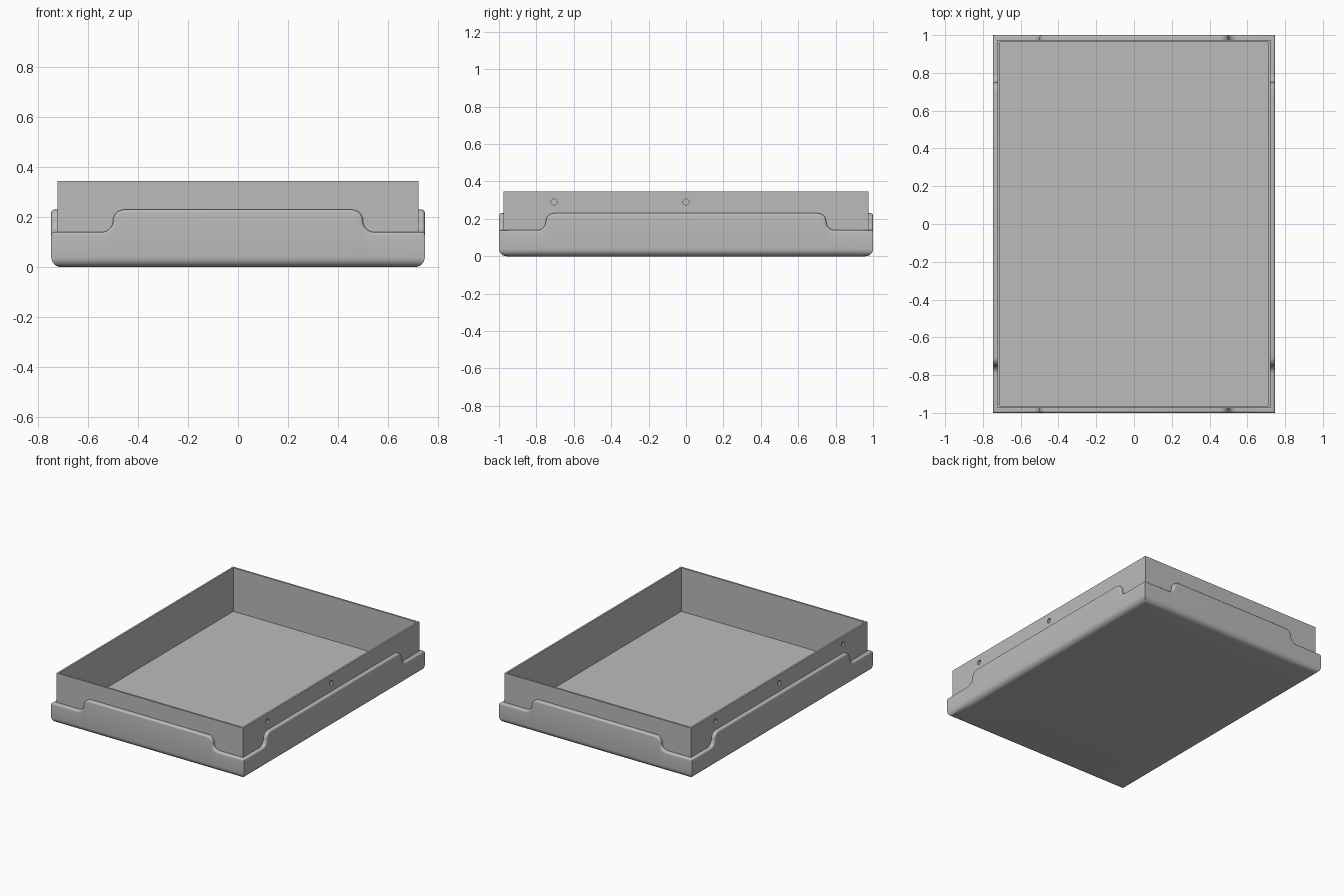
import bpy, bmesh, math
from mathutils import Vector

cube = bpy.data.objects.get("Cube")
if cube:
    bpy.data.objects.remove(cube, do_unlink=True)

grey = bpy.data.materials.new("plain grey")
grey.use_nodes = True
colour = (0.5, 0.5, 0.5, 1)
grey.diffuse_color = colour
grey.node_tree.nodes["Principled BSDF"].inputs["Base Color"].default_value = colour

HX, HY = 0.747, 1.0      # half size of the outer skirt
WX, WY = 0.722, 0.975    # half size of the inner wall
LOW, HIGH = 0.14, 0.23   # skirt heights at the corners and mid-sides
BOTTOM_R, LIP_R = 0.04, 0.012


def add_object(name, bm):
    bmesh.ops.recalc_face_normals(bm, faces=bm.faces)
    mesh = bpy.data.meshes.new(name)
    bm.to_mesh(mesh)
    bm.free()
    obj = bpy.data.objects.new(name, mesh)
    bpy.context.collection.objects.link(obj)
    mesh.materials.append(grey)
    return obj


def activate(obj):
    bpy.ops.object.select_all(action='DESELECT')
    obj.select_set(True)
    bpy.context.view_layer.objects.active = obj


def side_path(half, step, steps=8):
    """Top edge of one skirt side: (along, height, normal along, normal up)."""
    r = (HIGH - LOW) / 2
    rise = []
    for i in range(steps + 1):            # concave foot of the step
        a = math.pi / 2 * i / steps
        rise.append((-step - r + r * math.sin(a), LOW + r - r * math.cos(a),
                     -math.sin(a), math.cos(a)))
    for i in range(1, steps + 1):         # convex shoulder of the step
        a = math.pi / 2 * (1 - i / steps)
        rise.append((-step + r - r * math.sin(a), HIGH - r + r * math.cos(a),
                     -math.sin(a), math.cos(a)))
    fall = [(-t, h, -nt, nz) for t, h, nt, nz in reversed(rise)]
    return [(-half, LOW, 0, 1)] + rise + fall


# Outer skirt: a rounded section swept round the rectangle
sides = [((1, 0), (0, -1), HX, HY, 0.5), ((0, 1), (1, 0), HY, HX, 0.75),
         ((-1, 0), (0, 1), HX, HY, 0.5), ((0, -1), (-1, 0), HY, HX, 0.75)]
arc = [math.pi / 2 * i / 6 for i in range(7)]
bm = bmesh.new()
columns = []
for along, out, half, reach, step in sides:
    along, out = Vector(along), Vector(out)
    for t, h, nt, nz in side_path(half, step):
        section = [(BOTTOM_R * (1 - math.sin(a)), BOTTOM_R * (1 - math.cos(a)), 0)
                   for a in arc]
        for a in arc:
            drop = LIP_R * (1 - math.sin(a))
            section.append((LIP_R * (1 - math.cos(a)), h - nz * drop, -nt * drop))
        section.append((reach - (WY if reach == HY else WX) + 0.005, h, 0))
        column = []
        for inset, z, shift in section:
            pull = inset if t == -half else 0
            p = along * (t + shift + pull) + out * (reach - inset)
            column.append(bm.verts.new((p.x, p.y, z)))
        columns.append(column)
for a, b in zip(columns, columns[1:] + columns[:1]):
    for i in range(len(a) - 1):
        bm.faces.new((a[i], b[i], b[i + 1], a[i + 1]))
bm.faces.new([c[0] for c in columns])
skirt = add_object("outer_skirt", bm)
activate(skirt)
bpy.ops.object.shade_smooth_by_angle(angle=math.radians(35))

# Inner tray: thin straight walls with a sunken floor
BASE, TOP, FLOOR, WALL = 0.015, 0.345, 0.04, 0.018
bm = bmesh.new()
bmesh.ops.create_cube(bm, size=1)
for v in bm.verts:
    v.co = (v.co.x * 2 * WX, v.co.y * 2 * WY, TOP if v.co.z > 0 else BASE)
top = max(bm.faces, key=lambda f: f.calc_center_median().z)
bmesh.ops.inset_region(bm, faces=[top], thickness=WALL)
floor = bmesh.ops.extrude_discrete_faces(bm, faces=[top])["faces"][0]
for v in floor.verts:
    v.co.z = FLOOR
tray = add_object("inner_tray", bm)

# Shallow round holes along both long walls
bm = bmesh.new()
for side in (-1, 1):
    for y in (-0.705, 0, 0.705):
        made = bmesh.ops.create_cone(bm, cap_ends=True, segments=24,
                                     radius1=0.016, radius2=0.016, depth=0.024)
        for v in made["verts"]:
            x, yy, z = v.co
            v.co = (side * WX + z, y + yy, 0.29 + x)
cutter = add_object("hole_cutter", bm)
cutter.hide_render = True
holes = tray.modifiers.new("holes", 'BOOLEAN')
holes.operation = 'DIFFERENCE'
holes.object = cutter
activate(tray)
bpy.ops.object.modifier_apply(modifier="holes")
bpy.data.objects.remove(cutter, do_unlink=True)
bpy.ops.object.shade_smooth_by_angle(angle=math.radians(30))
